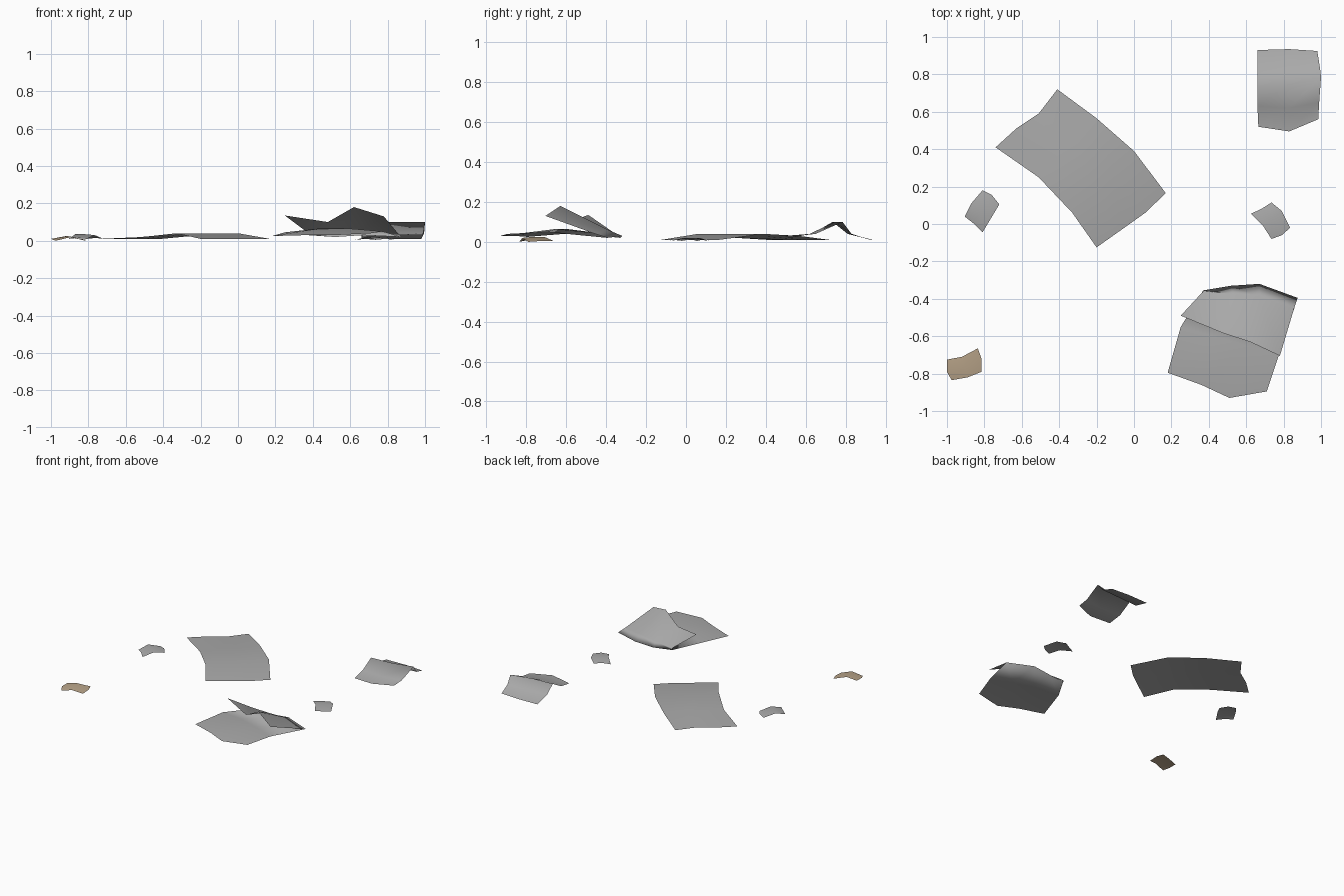
import bpy

default_cube = bpy.data.objects.get("Cube")
if default_cube:
    bpy.data.objects.remove(default_cube, do_unlink=True)


def make_material(name, color):
    material = bpy.data.materials.new(name)
    material.use_nodes = True
    material.diffuse_color = color
    shader = material.node_tree.nodes["Principled BSDF"]
    shader.inputs["Base Color"].default_value = color
    shader.inputs["Roughness"].default_value = 0.9
    return material


def make_sheet(name, material, rows):
    """Loft a thin paper sheet through rows of points, smooth shaded."""
    columns = len(rows[0])
    vertices = [point for row in rows for point in row]
    faces = []
    for r in range(len(rows) - 1):
        for c in range(columns - 1):
            start = r * columns + c
            faces.append((start, start + 1, start + columns + 1, start + columns))
    mesh = bpy.data.meshes.new(name)
    mesh.from_pydata(vertices, [], faces)
    mesh.materials.append(material)
    for polygon in mesh.polygons:
        polygon.use_smooth = True
    sheet = bpy.data.objects.new(name, mesh)
    bpy.context.collection.objects.link(sheet)
    return sheet


grey_paper = make_material("grey paper", (0.40, 0.40, 0.40, 1))
tan_paper = make_material("tan paper", (0.48, 0.37, 0.25, 1))

# Large sheet, gently arched along its length
make_sheet("large_sheet", grey_paper, [
    [(-.74, .41, .01), (-.63, .51, .01), (-.51, .59, .01), (-.41, .72, .01)],
    [(-.51, .25, .02), (-.41, .36, .03), (-.31, .45, .03), (-.2, .565, .03)],
    [(-.33, .06, .04), (-.22, .18, .04), (-.11, .28, .04), (0, .39, .04)],
    [(-.2, -.125, .01), (-.08, -.04, .01), (.06, .06, .01), (.17, .165, .01)],
][::-1])

# Folded sheet: base, back crease, then a flap curling forward over it
make_sheet("folded_sheet", grey_paper, [
    [(.18, -.795, .025), (.36, -.86, .03), (.51, -.93, .03), (.71, -.895, .04)],
    [(.25, -.55, .045), (.43, -.6, .065), (.6, -.65, .065), (.775, -.7, .05)],
    [(.37, -.355, .03), (.52, -.33, .02), (.67, -.32, .03), (.875, -.395, .02)],
    [(.37, -.36, .045), (.53, -.375, .05), (.67, -.39, .06), (.855, -.455, .04)],
    [(.25, -.49, .135), (.48, -.585, .1), (.62, -.63, .18), (.78, -.705, .13)],
])

# Creased sheet with a raised ridge across the middle
make_sheet("creased_sheet", grey_paper, [
    [(.665, .52, .02), (.83, .495, .03), (.985, .56, .03)],
    [(.66, .63, .04), (.83, .62, .04), (.99, .65, .04)],
    [(.66, .735, .1), (.83, .745, .1), (1, .785, .1)],
    [(.66, .81, .04), (.83, .82, .04), (.995, .83, .04)],
    [(.66, .93, .01), (.83, .935, .01), (.98, .925, .01)],
])

# Small scraps, each a short arch
make_sheet("left_scrap", grey_paper, [
    [(-.905, .04, .01), (-.86, .005, .015), (-.81, -.045, .01)],
    [(-.87, .11, .035), (-.82, .07, .035), (-.765, .03, .03)],
    [(-.81, .18, .01), (-.76, .155, .015), (-.72, .105, .01)],
][::-1])

make_sheet("right_scrap", grey_paper, [
    [(.735, -.08, .005), (.79, -.06, .01), (.835, -.02, .005)],
    [(.69, -.01, .02), (.74, .03, .02), (.79, .07, .02)],
    [(.625, .055, .005), (.68, .08, .01), (.735, .115, .005)],
])

make_sheet("tan_scrap", tan_paper, [
    [(-.975, -.835, 0), (-.89, -.82, .02), (-.815, -.79, 0)],
    [(-1, -.79, .01), (-.91, -.765, .025), (-.815, -.72, .005)],
    [(-1, -.725, .01), (-.92, -.71, .025), (-.835, -.665, .005)],
])

# Point the flat sheets' faces upward
for name in ("large_sheet", "left_scrap"):
    mesh = bpy.data.objects[name].data
    if sum(p.normal.z for p in mesh.polygons) < 0:
        mesh.flip_normals()
